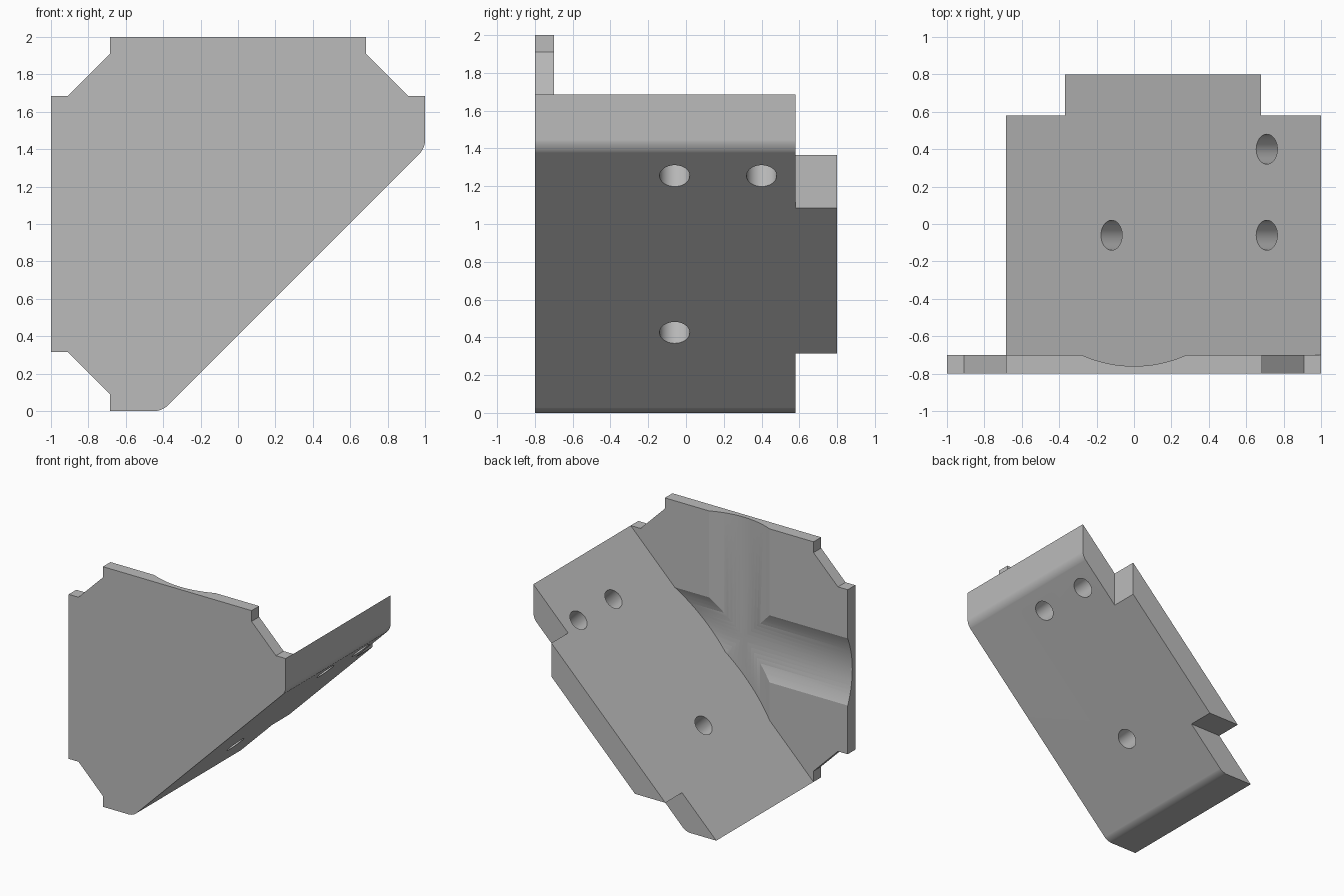
import bpy, bmesh, math
from mathutils import Matrix, Vector

if "Cube" in bpy.data.objects:
    bpy.data.objects.remove(bpy.data.objects["Cube"], do_unlink=True)

grey = bpy.data.materials.new("plain grey")
grey.use_nodes = True
grey.diffuse_color = (0.5, 0.5, 0.5, 1)
grey.node_tree.nodes["Principled BSDF"].inputs["Base Color"].default_value = (0.5, 0.5, 0.5, 1)

INNER, OUTER = 0.685, 0.405    # heights of the diagonal wall's faces at x = 0
FRONT, BACK = -0.8, 0.8


def make_object(name, bm):
    bmesh.ops.recalc_face_normals(bm, faces=bm.faces)
    mesh = bpy.data.meshes.new(name)
    bm.to_mesh(mesh)
    bm.free()
    mesh.materials.append(grey)
    obj = bpy.data.objects.new(name, mesh)
    bpy.context.collection.objects.link(obj)
    return obj


def prism(name, outline, y0, y1, rounded=()):
    """Extrude an x-z outline along y, rounding the listed corners."""
    bm = bmesh.new()
    face = bm.faces.new([bm.verts.new((x, y0, z)) for x, z in outline])
    out = bmesh.ops.extrude_face_region(bm, geom=[face])
    moved = [v for v in out["geom"] if isinstance(v, bmesh.types.BMVert)]
    bmesh.ops.translate(bm, verts=moved, vec=(0, y1 - y0, 0))
    corners = [e for e in bm.edges
               if abs(e.verts[0].co.y - e.verts[1].co.y) > 0.01
               and any(math.dist((e.verts[0].co.x, e.verts[0].co.z), c) < 0.01 for c in rounded)]
    if corners:
        bmesh.ops.bevel(bm, geom=corners, offset=0.04, segments=6, profile=0.5, affect='EDGES')
    return make_object(name, bm)


def cylinder(name, radius, length, centre, direction, sides):
    bm = bmesh.new()
    turn = Vector(direction).to_track_quat('Z', 'Y').to_matrix().to_4x4()
    bmesh.ops.create_cone(bm, cap_ends=True, segments=sides, radius1=radius, radius2=radius,
                          depth=length, matrix=Matrix.Translation(centre) @ turn)
    return make_object(name, bm)


def combine(target, tool, operation):
    """Apply a boolean and discard the tool."""
    mod = target.modifiers.new("boolean", 'BOOLEAN')
    mod.operation, mod.solver, mod.object = operation, 'EXACT', tool
    bpy.context.view_layer.update()
    graph = bpy.context.evaluated_depsgraph_get()
    mesh = bpy.data.meshes.new_from_object(target.evaluated_get(graph))
    target.modifiers.clear()
    target.data = mesh
    bpy.data.objects.remove(tool, do_unlink=True)


# Full outline: notched corners, with one side cut off diagonally
top, low = 1.685, 0.315
outline = [(-1, low), (-0.91, low), (-0.685, 0.09), (-0.685, 0), (-OUTER, 0),
           (1, 1 + OUTER), (1, top), (0.91, top), (0.685, 1.91), (0.685, 2),
           (-0.685, 2), (-0.685, 1.91), (-0.91, top), (-1, top)]
bracket = prism("angle_bracket", outline, FRONT, BACK,
                rounded=[(-OUTER, 0), (1, 1 + OUTER)])

# Pocket that leaves the front plate with crossing shallow grooves, and the diagonal wall
pocket = prism("pocket", [(-3, 3), (3, 3), (3, -3), (-3, -3)], -0.7, 2)
radius, axis_y = 0.683, -0.077
for direction in ((1, 0, 0), (0, 0, 1)):
    combine(pocket, cylinder("groove", radius, 5, (0, axis_y, 1), direction, 128), 'UNION')
above_wall = prism("above_wall", [(-2.5, INNER - 2.5), (2, INNER + 2), (-2.5, INNER + 2)], -1, 1.5)
combine(pocket, above_wall, 'INTERSECT')
combine(bracket, pocket, 'DIFFERENCE')

# Notches at both back ends of the diagonal wall
combine(bracket, prism("low_notch", [(-2, -1), (2, -1), (2, low), (-2, low)], 0.58, 1), 'DIFFERENCE')
combine(bracket, prism("high_notch", [(0.68, 0.5), (2, 0.5), (2, 3), (0.68, 3)], 0.58, 1), 'DIFFERENCE')

# Three screw holes straight through the wall
middle = (INNER + OUTER) / 2
for x, y in ((-0.05, -0.06), (0.78, -0.06), (0.78, 0.4)):
    combine(bracket, cylinder("hole", 0.08, 0.6, (x, y, x + middle), (1, 0, -1), 48), 'DIFFERENCE')

# Smooth the curved faces, keep the creases crisp
bpy.ops.object.select_all(action='DESELECT')
bracket.select_set(True)
bpy.context.view_layer.objects.active = bracket
bpy.ops.object.shade_smooth_by_angle(angle=math.radians(18))
weighted = bracket.modifiers.new("weighted normals", 'WEIGHTED_NORMAL')
weighted.keep_sharp = True
